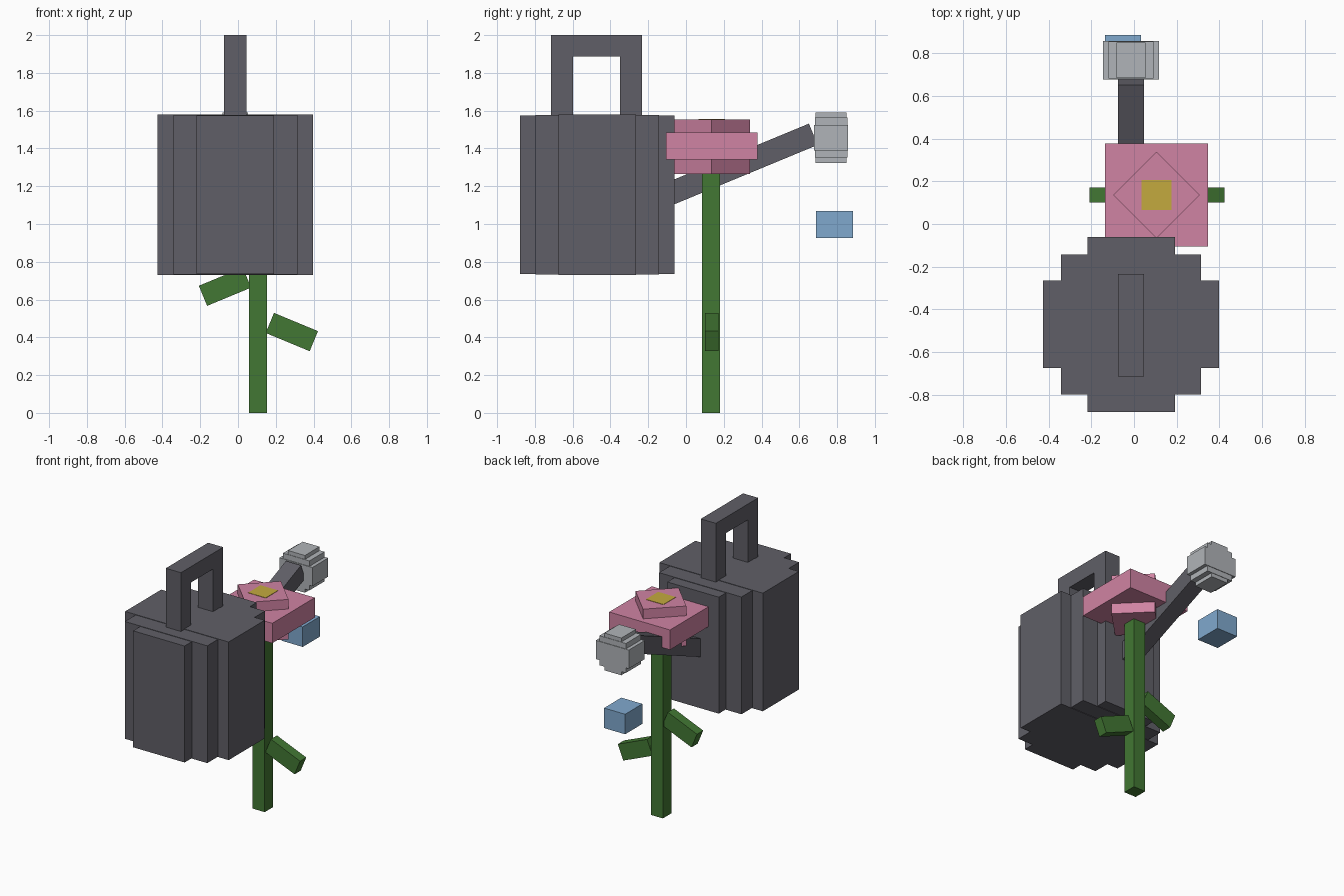
import bpy, bmesh, math
from mathutils import Matrix, Vector

cube = bpy.data.objects.get("Cube")
if cube:
    bpy.data.objects.remove(cube, do_unlink=True)


def material(name, rgb):
    """Flat material from 0-255 display values."""
    lin = [((c / 255 + 0.055) / 1.055) ** 2.4 for c in rgb] + [1.0]
    m = bpy.data.materials.new(name)
    m.use_nodes = True
    m.diffuse_color = lin
    bsdf = m.node_tree.nodes["Principled BSDF"]
    bsdf.inputs["Base Color"].default_value = lin
    bsdf.inputs["Roughness"].default_value = 0.8
    return m


IRON = material("dark iron", (96, 95, 103))
STEEL = material("pale steel", (176, 180, 184))
PINK = material("petal pink", (208, 131, 163))
GREEN = material("leaf green", (66, 119, 51))
BLUE = material("water blue", (128, 169, 206))
YELLOW = material("pollen yellow", (196, 170, 62))


def finish(name, bm, mat):
    bmesh.ops.recalc_face_normals(bm, faces=bm.faces)
    mesh = bpy.data.meshes.new(name)
    bm.to_mesh(mesh)
    bm.free()
    mesh.materials.append(mat)
    obj = bpy.data.objects.new(name, mesh)
    bpy.context.collection.objects.link(obj)
    return obj


def boxes(name, mat, centre, sizes, axis="Z", degrees=0):
    """One or more concentric boxes, turned about an axis through the centre."""
    bm = bmesh.new()
    place = Matrix.Translation(centre) @ Matrix.Rotation(math.radians(degrees), 4, axis)
    for size in sizes:
        bmesh.ops.create_cube(bm, size=1, matrix=place @ Matrix.Diagonal((*size, 1)))
    return finish(name, bm, mat)


CAN_X = -0.014

# Watering can: stepped round body of three crossed boxes
boxes("can_body", IRON, (CAN_X, -0.47, 1.155),
      [(0.824, 0.41, 0.85), (0.656, 0.656, 0.844), (0.41, 0.82, 0.838)])

# Handle: extruded arch profile in the y-z plane
arch = [(-0.715, 1.57), (-0.715, 2.0), (-0.234, 2.0), (-0.234, 1.57),
        (-0.35, 1.57), (-0.35, 1.886), (-0.598, 1.886), (-0.598, 1.57)]
bm = bmesh.new()
face = bm.faces.new([bm.verts.new((CAN_X - 0.06, y, z)) for y, z in arch])
side = bmesh.ops.extrude_face_region(bm, geom=[face])
bmesh.ops.translate(bm, vec=(0.12, 0, 0),
                    verts=[g for g in side["geom"] if isinstance(g, bmesh.types.BMVert)])
finish("can_handle", bm, IRON)

# Spout: tilted bar that starts inside the body
tip, length, tilt = Vector((CAN_X, 0.674, 1.475)), 0.86, 22.5
along = Vector((0, math.cos(math.radians(tilt)), math.sin(math.radians(tilt))))
boxes("can_spout", IRON, tip - along * length / 2, [(0.12, length, 0.122)], "X", tilt)

# Sprinkler head: stepped round of three crossed boxes
boxes("sprinkler_head", STEEL, (CAN_X, 0.768, 1.457),
      [(0.262, 0.18, 0.134), (0.21, 0.172, 0.212), (0.134, 0.166, 0.268)])

# Water drop
boxes("water_drop", BLUE, (-0.051, 0.787, 0.998), [(0.168, 0.196, 0.144)])

# Flower: stem, leaves, square petals, turned inner petals, centre
FX, FY = 0.105, 0.136
boxes("flower_stem", GREEN, (FX, FY - 0.003, 0.635), [(0.096, 0.096, 1.27)])
for name, x, z, turn in (("leaf_left", 0.285, 0.428, 22.5),
                         ("leaf_right", -0.069, 0.668, -22.5)):
    boxes(name, GREEN, (x, FY, z), [(0.252, 0.07, 0.115)], "Y", turn)
boxes("outer_petals", PINK, (FX, FY, 1.412), [(0.484, 0.484, 0.143)])
boxes("inner_petals", PINK, (FX, FY, 1.409), [(0.286, 0.286, 0.288)], "Z", 45)
boxes("flower_centre", YELLOW, (FX, FY, 1.5535), [(0.14, 0.14, 0.004)])
